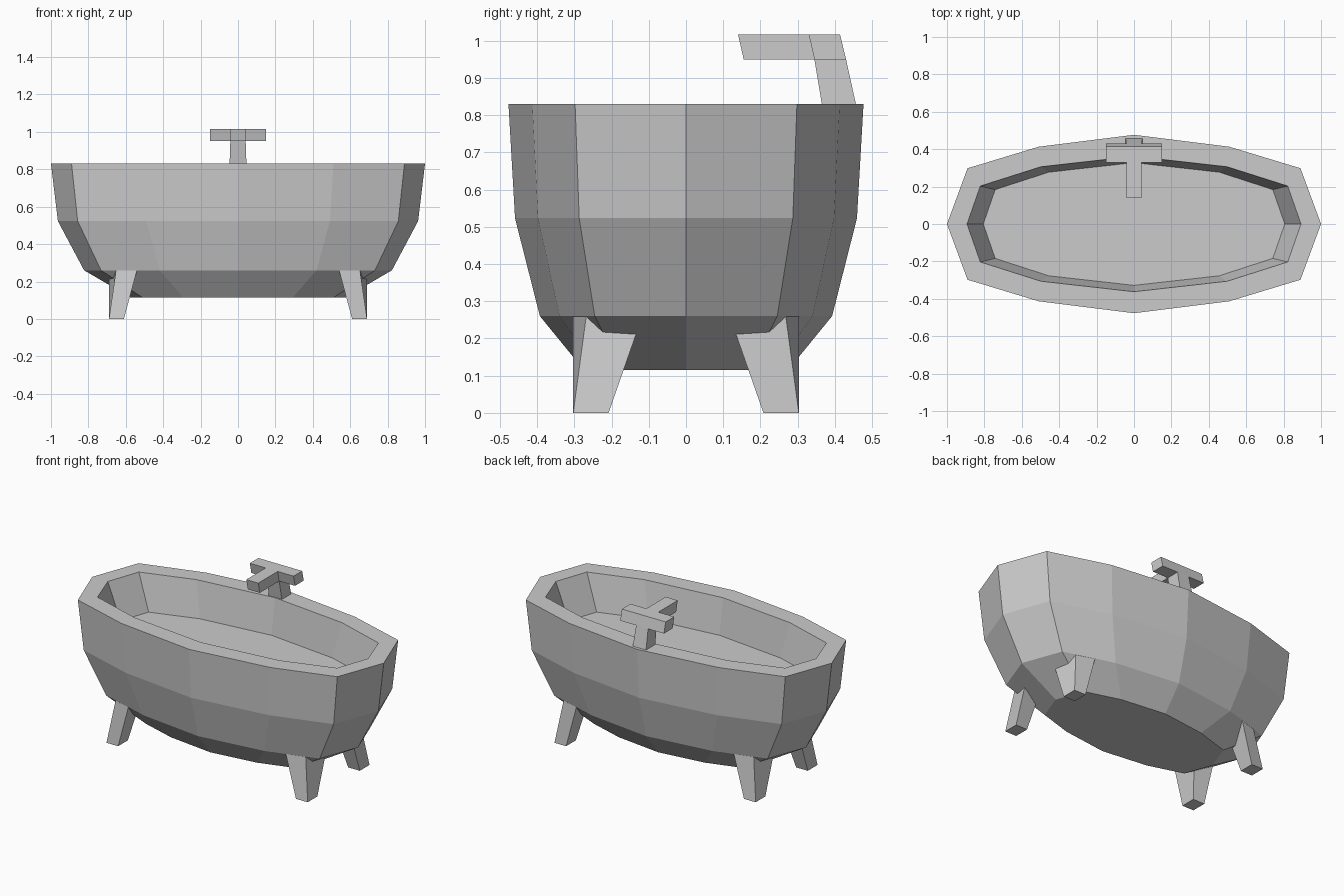
import bpy, bmesh

if "Cube" in bpy.data.objects:
    bpy.data.objects.remove(bpy.data.objects["Cube"])


def make_object(name, bm):
    bmesh.ops.recalc_face_normals(bm, faces=bm.faces)
    mesh = bpy.data.meshes.new(name)
    bm.to_mesh(mesh)
    bm.free()
    obj = bpy.data.objects.new(name, mesh)
    bpy.context.collection.objects.link(obj)
    return obj


def loft(name, rings):
    """Closed solid skinned through rings of equal point count."""
    bm = bmesh.new()
    loops = [[bm.verts.new(p) for p in ring] for ring in rings]
    n = len(loops[0])
    for a, b in zip(loops, loops[1:]):
        for i in range(n):
            j = (i + 1) % n
            bm.faces.new((a[i], a[j], b[j], b[i]))
    bm.faces.new(loops[0])
    bm.faces.new(loops[-1])
    return make_object(name, bm)


def oval(quarter, z, s=1.0):
    """12-sided outline mirrored from the four points of one quadrant."""
    half = quarter + [(-x, y) for x, y in reversed(quarter[:-1])]
    full = half + [(x, -y) for x, y in reversed(half[1:-1])]
    return [(x * s, y * s, z) for x, y in full]


def rect(x0, x1, y0, y1, z):
    return [(x0, y0, z), (x1, y0, z), (x1, y1, z), (x0, y1, z)]


# Tub: outer shell up to the rim, then down inside to the basin floor
outer = [(1.0, 0), (0.89, 0.298), (0.51, 0.413), (0, 0.477)]
inner = [(0.893, 0), (0.822, 0.203), (0.498, 0.306), (0, 0.362)]
basin = [(0.806, 0), (0.742, 0.184), (0.455, 0.277), (0, 0.328)]
loft("tub", [
    oval(outer, 0.115, 0.575),
    oval(outer, 0.26, 0.823),
    oval(outer, 0.523, 0.963),
    oval(outer, 0.83),
    oval(inner, 0.83),
    oval(basin, 0.61),
])

# Four splayed legs, mirrored into each corner
foot = rect(0.61, 0.69, 0.208, 0.303, 0)
top = [(0.56, 0.14, 0.26), (0.69, 0.117, 0.26),
       (0.652, 0.268, 0.26), (0.54, 0.303, 0.26)]
for sx, side in ((1, "right"), (-1, "left")):
    for sy, end in ((1, "back"), (-1, "front")):
        loft(f"{end}_{side}_leg",
             [[(x * sx, y * sy, z) for x, y, z in ring] for ring in (foot, top)])

# Tap: leaning stem, cross handle and forward spout
loft("tap_stem", [rect(-0.046, 0.046, 0.37, 0.463, 0.80),
                  rect(-0.041, 0.041, 0.345, 0.43, 0.95)])
loft("tap_handle", [rect(-0.15, 0.15, 0.345, 0.43, 0.95),
                    rect(-0.15, 0.15, 0.33, 0.414, 1.016)])
loft("tap_spout", [rect(-0.041, 0.041, 0.155, 0.345, 0.95),
                   rect(-0.041, 0.041, 0.14, 0.33, 1.016)])
